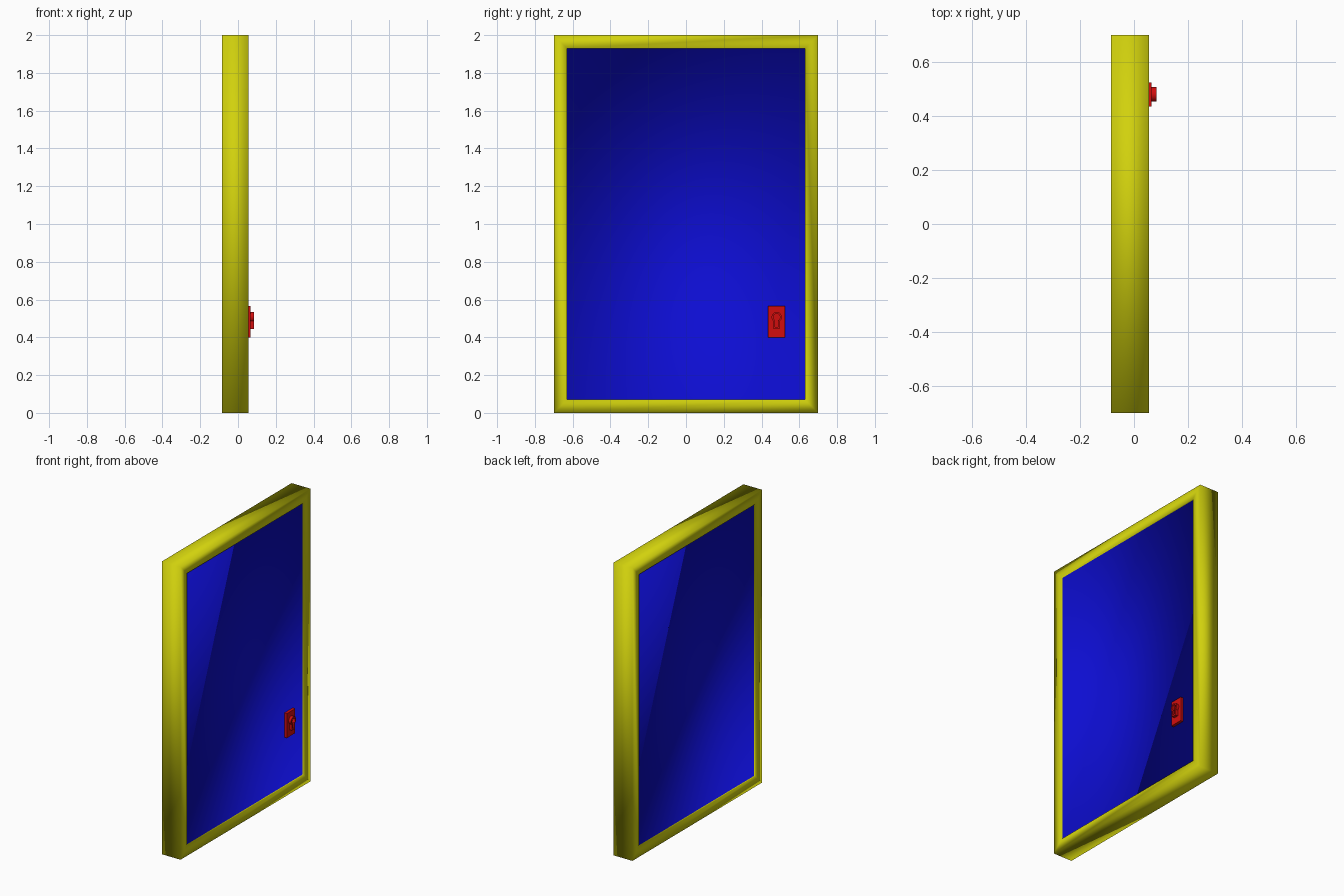
import bpy, bmesh, math

cube = bpy.data.objects.get("Cube")
if cube:
    bpy.data.objects.remove(cube, do_unlink=True)


def material(name, rgb):
    m = bpy.data.materials.new(name)
    m.use_nodes = True
    col = (*rgb, 1)
    m.diffuse_color = col
    m.node_tree.nodes["Principled BSDF"].inputs["Base Color"].default_value = col
    return m


YELLOW = material("yellow", (0.64, 0.64, 0.004))
BLUE = material("blue", (0.004, 0.004, 0.64))
RED = material("red", (0.64, 0.004, 0.004))


def finish(bm, name, mats, smooth):
    bmesh.ops.recalc_face_normals(bm, faces=bm.faces)
    for f in bm.faces:
        f.smooth = smooth
    me = bpy.data.meshes.new(name)
    bm.to_mesh(me)
    bm.free()
    for m in mats:
        me.materials.append(m)
    ob = bpy.data.objects.new(name, me)
    bpy.context.collection.objects.link(ob)
    return ob


def box(lo, hi):
    bm = bmesh.new()
    bmesh.ops.create_cube(bm, size=1)
    for v in bm.verts:
        v.co = [hi[i] if v.co[i] > 0 else lo[i] for i in range(3)]
    bm.normal_update()
    return bm


# Door: framed slab with a shallow recessed panel on each broad side
bm = box((-0.085, -0.7, 0), (0.056, 0.7, 2))
panels = [f for f in bm.faces if abs(f.normal.x) > 0.9]
bmesh.ops.inset_individual(bm, faces=panels, thickness=0.1, depth=0)
bmesh.ops.inset_individual(bm, faces=panels, thickness=0.0005, depth=-0.01)
for f in panels:
    f.material_index = 1
finish(bm, "door_frame_and_panel", [YELLOW, BLUE], True)

# Lock plate
LOCK_Y, LOCK_Z = 0.48, 0.507
finish(box((0.04, LOCK_Y - 0.045, 0.4), (0.065, LOCK_Y + 0.045, 0.567)),
       "lock_plate", [RED], False)


# Raised keyhole rim
def keyhole(radius, half_width, bottom):
    start = math.asin(half_width / radius) - math.pi / 2
    sweep = math.pi - 2 * start
    sweep = 2 * math.pi - 2 * (start + math.pi / 2)
    pts = [(LOCK_Y + radius * math.cos(start + sweep * i / 20),
            LOCK_Z + radius * math.sin(start + sweep * i / 20)) for i in range(21)]
    return pts + [(LOCK_Y - half_width, bottom), (LOCK_Y + half_width, bottom)]


outer, inner = keyhole(0.027, 0.016, 0.445), keyhole(0.018, 0.008, 0.455)
bm = bmesh.new()
loops = [[bm.verts.new((x, *p)) for p in pts]
         for x, pts in ((0.06, outer), (0.084, outer), (0.084, inner), (0.06, inner))]
n = len(outer)
for a, b in zip(loops, loops[1:] + loops[:1]):
    for i in range(n):
        j = (i + 1) % n
        bm.faces.new((a[i], a[j], b[j], b[i]))
rim = finish(bm, "keyhole_rim", [RED], True)
bpy.context.view_layer.objects.active = rim
rim.select_set(True)
bpy.ops.object.shade_smooth_by_angle(angle=math.radians(35))
